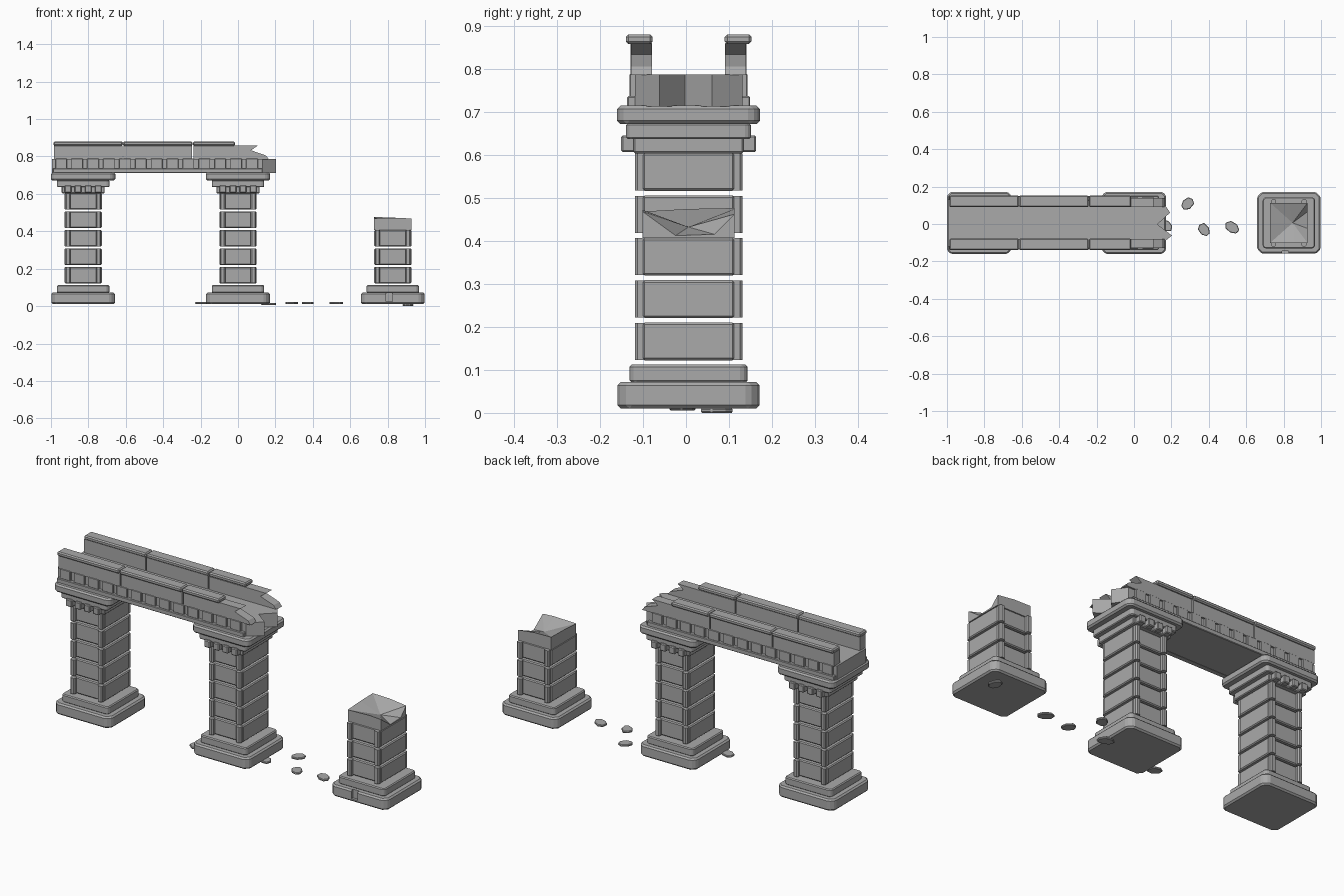
import bpy, bmesh, math, random
from mathutils import Vector

if "Cube" in bpy.data.objects:
    bpy.data.objects.remove(bpy.data.objects["Cube"])

random.seed(4)
YC = 0.006
stone = bpy.data.materials.new("grey stone")
stone.diffuse_color = (0.40, 0.40, 0.40, 1)
stone.use_nodes = True
stone.node_tree.nodes["Principled BSDF"].inputs["Base Color"].default_value = stone.diffuse_color


def finish(bm, name, bevel=0.0):
    bmesh.ops.recalc_face_normals(bm, faces=bm.faces)
    me = bpy.data.meshes.new(name)
    bm.to_mesh(me)
    bm.free()
    me.materials.append(stone)
    ob = bpy.data.objects.new(name, me)
    bpy.context.collection.objects.link(ob)
    if bevel:
        m = ob.modifiers.new("worn edges", 'BEVEL')
        m.width, m.segments = bevel, 1
        m.limit_method, m.angle_limit = 'ANGLE', math.radians(35)
    return ob


def prism(bm, pts, lo, hi, axis='z'):
    """Extrude an outline along z (points are x,y) or y (points are x,z)."""
    def at(p, d):
        return (p[0], p[1], d) if axis == 'z' else (p[0], d, p[1])
    a = [bm.verts.new(at(p, lo)) for p in pts]
    b = [bm.verts.new(at(p, hi)) for p in pts]
    bm.faces.new(a)
    bm.faces.new(b)
    for i in range(len(pts)):
        j = (i + 1) % len(pts)
        bm.faces.new((a[i], a[j], b[j], b[i]))


def slab(bm, x, y, hx, hy, z0, z1, c=0.0):
    """Box with optionally cut vertical corners."""
    if c:
        pts = [(-hx + c, -hy), (hx - c, -hy), (hx, -hy + c), (hx, hy - c),
               (hx - c, hy), (-hx + c, hy), (-hx, hy - c), (-hx, -hy + c)]
    else:
        pts = [(-hx, -hy), (hx, -hy), (hx, hy), (-hx, hy)]
    prism(bm, [(x + px, y + py) for px, py in pts], z0, z1)


def base(x, name):
    bm = bmesh.new()
    slab(bm, x, YC, 0.17, 0.165, 0.01, 0.072, 0.025)
    ob = finish(bm, name + "_plinth", 0.008)
    bm = bmesh.new()
    slab(bm, x, YC, 0.14, 0.137, 0.07, 0.112, 0.012)
    finish(bm, name + "_upper_plinth", 0.005)
    return ob


def shaft(x, levels, name):
    # stacked blocks with slim ribs near the corners
    bm = bmesh.new()
    ribs = bmesh.new()
    for i in range(levels):
        z = 0.122 + i * 0.0985
        slab(bm, x, YC, 0.1, 0.107, z, z + 0.088)
        for sx in (-1, 1):
            for sy in (-1, 1):
                slab(ribs, x + sx * 0.082, YC + sy * 0.11, 0.014, 0.015,
                     z + 0.001, z + 0.087, 0.006)
    finish(bm, name + "_blocks", 0.005)
    finish(ribs, name + "_corner_ribs")


def capital(x, name):
    bm = bmesh.new()
    slab(bm, x, YC, 0.115, 0.128, 0.603, 0.64)
    slab(bm, x, YC, 0.14, 0.145, 0.636, 0.673, 0.01)
    finish(bm, name + "_capital", 0.004)
    bm = bmesh.new()
    slab(bm, x, YC, 0.172, 0.166, 0.671, 0.714, 0.02)
    finish(bm, name + "_capital_slab", 0.008)
    # small brackets under the front and back of the capital
    bm = bmesh.new()
    for sy in (-1, 1):
        for i in range(4):
            slab(bm, x - 0.081 + i * 0.054, YC + sy * 0.135, 0.018, 0.022, 0.606, 0.645)
    finish(bm, name + "_brackets", 0.004)


# pillars
for x, name in ((-0.828, "left_pillar"), (0.0, "middle_pillar")):
    base(x, name)
    shaft(x, 5, name)
    capital(x, name)
X3 = 0.828
plinth = base(X3, "ruined_pillar")
shaft(X3, 3, "ruined_pillar")

# chip in the ruined pillar's plinth
bm = bmesh.new()
slab(bm, 0.808, -0.17, 0.018, 0.025, 0.025, 0.1)
chip = finish(bm, "chip_cutter")
chip.hide_render = True
chip.hide_viewport = True
mod = plinth.modifiers.new("chip", 'BOOLEAN')
mod.object, mod.operation, mod.solver = chip, 'DIFFERENCE', 'EXACT'

# broken top block: tall rim with a hollow that opens to the right
bm = bmesh.new()
rim = [(-0.1, -0.107, 0.468), (0.03, -0.107, 0.472), (0.1, -0.107, 0.468),
       (0.1, -0.03, 0.412), (0.1, 0.06, 0.415), (0.1, 0.107, 0.462),
       (0.0, 0.107, 0.474), (-0.1, 0.107, 0.476), (-0.1, 0.0, 0.474)]
low = [bm.verts.new((X3 + a, YC + b, 0.407)) for a, b, c in rim]
top = [bm.verts.new((X3 + a, YC + b, c)) for a, b, c in rim]
pit = bm.verts.new((X3 + 0.02, YC + 0.0, 0.432))
bm.faces.new(low)
for i in range(len(rim)):
    j = (i + 1) % len(rim)
    bm.faces.new((low[i], low[j], top[j], top[i]))
    bm.faces.new((top[i], top[j], pit))
finish(bm, "ruined_pillar_broken_block")

# bridge deck with a jagged right end
bm = bmesh.new()
prism(bm, [(-0.995, YC - 0.125), (0.13, YC - 0.125), (0.203, YC - 0.068), (0.125, YC - 0.008),
           (0.193, YC + 0.055), (0.145, YC + 0.125), (-0.995, YC + 0.125)], 0.712, 0.787)
finish(bm, "deck")

for s, side in ((-1, "front"), (1, "back")):
    # ledge along the foot of the deck
    bm = bmesh.new()
    slab(bm, -0.43, YC + s * 0.128, 0.56, 0.015, 0.711, 0.736)
    finish(bm, side + "_ledge", 0.003)
    # row of blocks between ledge and parapet
    bm = bmesh.new()
    for i in range(13):
        slab(bm, -0.945 + i * 0.085, YC + s * 0.128, 0.031, 0.009, 0.735, 0.788)
    finish(bm, side + "_frieze_blocks", 0.002)
    # parapet sections, the last one broken
    walls, caps = bmesh.new(), bmesh.new()
    y0, y1 = sorted((YC + s * 0.085, YC + s * 0.134))
    for x0, x1 in ((-0.985, -0.618), (-0.612, -0.245)):
        slab(walls, (x0 + x1) / 2, YC + s * 0.11, (x1 - x0) / 2, 0.0245, 0.785, 0.86)
        slab(caps, (x0 + x1) / 2, YC + s * 0.115, (x1 - x0) / 2 + 0.002, 0.031, 0.857, 0.88)
    prism(walls, [(-0.238, 0.785), (0.165, 0.785), (0.15, 0.805), (0.07, 0.833),
                  (0.105, 0.858), (-0.238, 0.858)], y0, y1, 'y')
    slab(caps, -0.128, YC + s * 0.115, 0.112, 0.031, 0.857, 0.88)
    finish(walls, side + "_parapet")
    finish(caps, side + "_parapet_cap", 0.006)

# flat rubble pieces: x, y, bottom height
for i, (x, y, z) in enumerate(((0.285, 0.11, 0.011), (0.375, -0.032, 0.011), (0.525, -0.02, 0.011),
                               (-0.195, -0.08, 0.011), (0.165, -0.01, 0.006), (0.908, 0.07, 0.0))):
    bm = bmesh.new()
    turn = random.uniform(0, 3)
    pts = []
    for k in range(7):
        a = k * math.tau / 7
        r = random.uniform(0.85, 1.1)
        v = Vector((0.042 * r * math.cos(a), 0.03 * r * math.sin(a)))
        pts.append((x + v.x * math.cos(turn) - v.y * math.sin(turn),
                    y + v.x * math.sin(turn) + v.y * math.cos(turn)))
    prism(bm, pts, z, z + 0.011)
    finish(bm, "rubble_%d" % (i + 1), 0.003)
